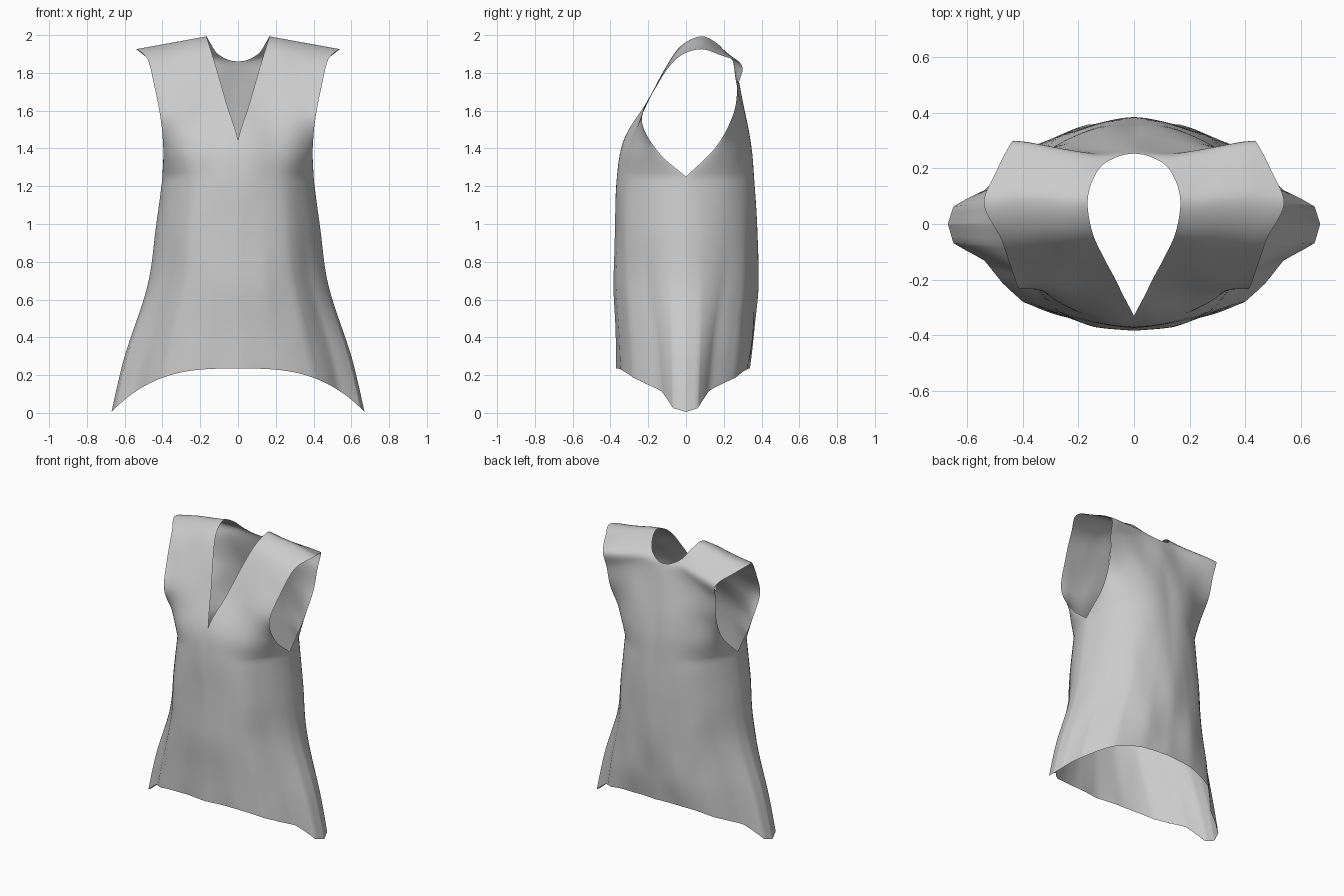
import bpy, bmesh, math
from mathutils import Vector, noise

if "Cube" in bpy.data.objects:
    bpy.data.objects.remove(bpy.data.objects["Cube"])

COLS, SUB = 32, 8

# Torso rows below the armpit: front y, back y, centre z, side x, side z, hem pinch
BODY = [(-.365, .335, .235, .67, .005, 1), (-.375, .365, .43, .6, .3, .85),
        (-.385, .38, .73, .48, .67, .4), (-.38, .375, 1.0, .435, .98, .1),
        (-.36, .36, 1.25, .40, 1.25, 0)]
# Chest, shoulder and back rows: inner edge, armhole edge, profile exponents a, b
YOKE = [((0, -.325, 1.44), (.395, -.15, 1.385), 2.6, .7),
        ((.055, -.225, 1.62), (.41, -.235, 1.56), 2, 1),
        ((.11, -.12, 1.81), (.445, -.15, 1.74), 1.5, 1),
        ((.15, -.03, 1.94), (.48, -.05, 1.875), 1.2, 1),
        ((.167, .08, 1.993), (.54, .07, 1.925), 1, 1),
        ((.148, .165, 1.96), (.5, .18, 1.895), 1, 1),
        ((.1, .225, 1.895), (.44, .295, 1.84), .8, 1),
        ((0, .25, 1.86), (.425, .275, 1.73), .9, 1),
        ((0, .31, 1.6), (.41, .25, 1.58), 2, 1),
        ((0, .345, 1.4), (.395, .16, 1.41), 2.6, .7)]
NECK_BACK = len(BODY) + 6      # segment that rounds the back of the neckline
# Pinched cross-section at the flared hem: fraction of width, fraction of depth
PINCH = [(0, 1), (.3, .95), (.6, .77), (.7, .6), (.8, .37), (.9, .27), (.97, .19), (1, 0)]


def pinch(s):
    for (a, p), (b, q) in zip(PINCH, PINCH[1:]):
        if s <= b:
            return p + (q - p) * (s - a) / (b - a)
    return 0


def body_row(r, back):
    return (0, r[int(back)], r[2], r[3], 0, r[4], 2.6, .62, r[5])


def catmull(p0, p1, p2, p3, t):
    return [.5 * (2 * b + (c - a) * t + (2 * a - 5 * b + 4 * c - d) * t * t
                  + (3 * b - a - 3 * c + d) * t ** 3)
            for a, b, c, d in zip(p0, p1, p2, p3)]


def reflect(p, q):
    """Neighbour key whose armhole edge continues straight, for a pointed armpit."""
    return [2 * a - b if 3 <= i <= 5 else None for i, (a, b) in enumerate(zip(p, q))]


def merged(base, other):
    return [b if o is None else o for b, o in zip(base, other)]


# One continuous sheet: front hem, over the shoulder, down to the back hem
keys = [body_row(r, False) for r in BODY]
keys += [(*i, *o, a, b, 0) for i, o, a, b in YOKE]
keys += [body_row(r, True) for r in reversed(BODY)]
front_pit, back_pit = len(BODY) - 1, len(BODY) + len(YOKE)
rows = []
for k in range(len(keys) - 1):
    q = [keys[max(k - 1, 0)], keys[k], keys[k + 1], keys[min(k + 2, len(keys) - 1)]]
    if k == front_pit:
        q[0] = merged(q[0], reflect(q[1], q[2]))
    if k + 1 == back_pit:
        q[3] = merged(q[3], reflect(q[2], q[1]))
    for j in range(SUB):
        row = catmull(*q, j / SUB)
        if k == NECK_BACK:
            u = 1 - j / SUB
            row[:3] = [.1 * math.sqrt(u), .25 - .025 * u, 1.86 + .035 * u]
        rows.append(row)
rows.append(list(keys[-1]))

# Close the side seam exactly where front and back meet
for i in range(front_pit * SUB + 1):
    f, b = rows[i], rows[-1 - i]
    for c in (3, 5):
        f[c] = b[c] = (f[c] + b[c]) / 2
    f[4] = b[4] = 0

bm = bmesh.new()
grid = []
for n, (xi, yi, zi, xo, yo, zo, a, b, w) in enumerate(rows):
    line = []
    w = min(max(w, 0), 1)
    # only the neck opening leaves the centre line
    xi = max(xi, 0) if len(BODY) * SUB < n < (NECK_BACK + 1) * SUB else 0
    for c in range(COLS + 1):
        s = math.sin(c / COLS * math.pi / 2) if c < COLS else 1
        f = w * pinch(s) + (1 - w) * max(1 - s ** a, 0) ** b
        p = Vector((xi + (xo - xi) * s, yo + (yi - yo) * f,
                    zi + (zo - zi) * s ** (1 + 2 * w)))
        # soft cloth folds, fading out at the side seam
        p.y += .012 * noise.noise(Vector((p.x * 6, p.y * 4, p.z * 3))) * (1 - s ** 6)
        line.append(bm.verts.new(p))
    grid.append(line)
for r0, r1 in zip(grid, grid[1:]):
    for c in range(COLS):
        bm.faces.new((r0[c], r0[c + 1], r1[c + 1], r1[c]))
bmesh.ops.remove_doubles(bm, verts=bm.verts, dist=.0005)
bmesh.ops.recalc_face_normals(bm, faces=bm.faces)
for f in bm.faces:
    f.smooth = True

mesh = bpy.data.meshes.new("sleeveless_top")
bm.to_mesh(mesh)
bm.free()
top = bpy.data.objects.new("sleeveless_top", mesh)
bpy.context.collection.objects.link(top)

# Mirror to the other half, leaving the neck opening free
m = top.modifiers.new("mirror", 'MIRROR')
m.use_axis[0] = True
m.merge_threshold = .0005
